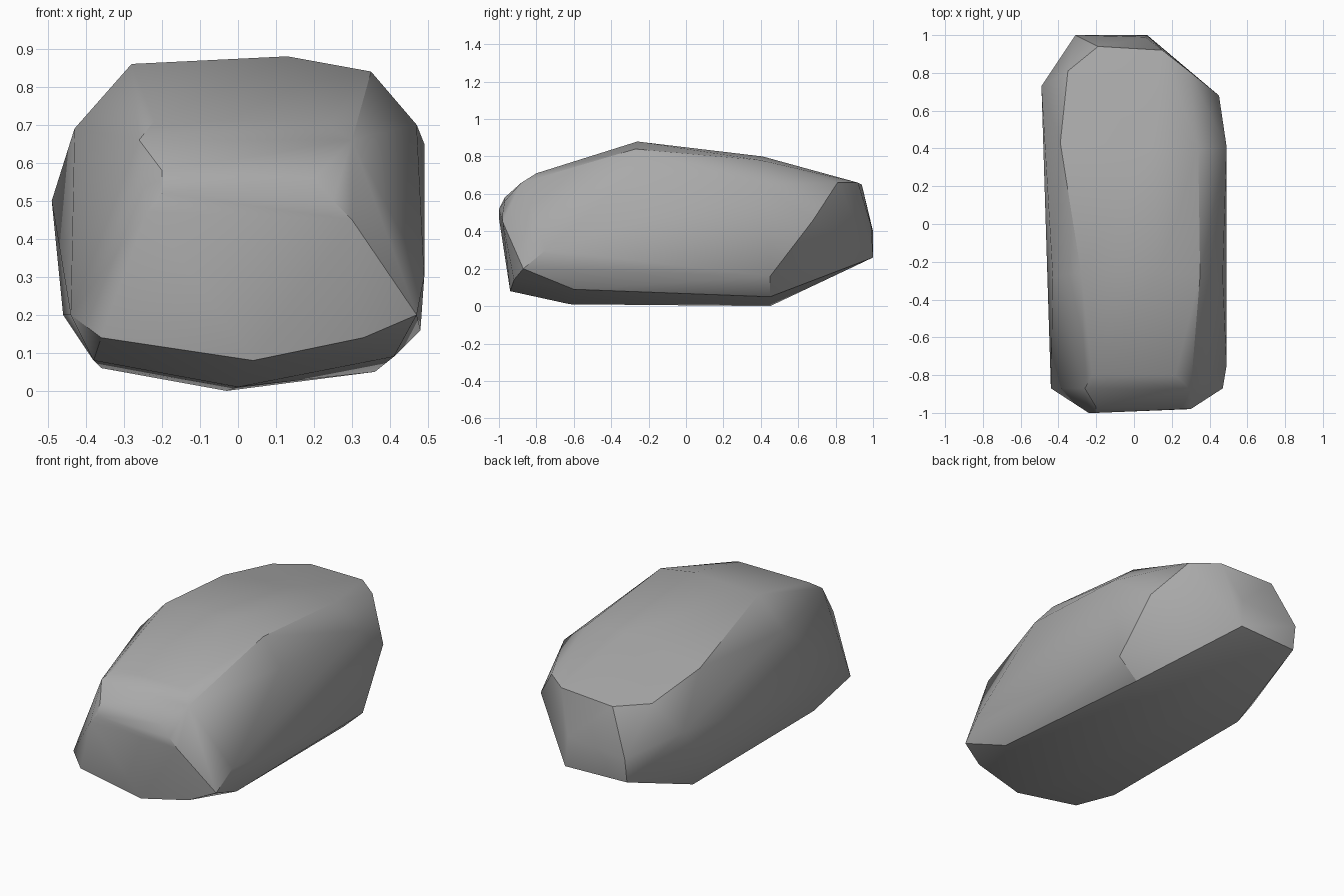
import bpy
import bmesh
import math

# Remove the default cube
default_cube = bpy.data.objects.get("Cube")
if default_cube:
    bpy.data.objects.remove(default_cube, do_unlink=True)

# Stone material
stone = bpy.data.materials.new("stone_grey")
stone.use_nodes = True
stone.diffuse_color = (0.4, 0.4, 0.4, 1)
stone.node_tree.nodes["Principled BSDF"].inputs["Base Color"].default_value = stone.diffuse_color

# Chiselled corners of the boulder, grouped from front to back as (x, y, z)
front_corners = [
    (-.24, -1, .47), (-.2, -1, .52), (.25, -.98, .5), (.3, -.98, .45),
    (-.2, -.97, .58), (.2, -.97, .56), (-.26, -.87, .66), (.3, -.88, .66),
    (-.22, -.8, .71), (.22, -.8, .71), (-.44, -.87, .2), (.47, -.87, .2),
    (-.36, -.92, .14), (.04, -.94, .08), (.33, -.92, .14),
]
middle_corners = [
    (-.28, -.26, .86), (.13, -.26, .88), (.35, -.27, .84),
    (-.43, -.28, .69), (.47, -.28, .7), (.49, -.75, .3),
    (-.38, -.62, .08), (0, -.62, .01), (.41, -.6, .09),
    (-.39, .43, .73), (.1, .41, .8), (.34, .4, .78), (.49, .41, .65),
    (-.46, .45, .2), (-.36, .45, .06), (-.03, .45, 0), (.36, .45, .05), (.48, .45, .16),
]
back_corners = [
    (-.49, .73, .5), (.45, .68, .46), (-.35, .81, .66), (.29, .81, .66),
    (-.19, .94, .65), (.15, .92, .66), (-.31, 1, .4), (.06, .99, .43),
    (-.31, .98, .26), (.07, 1, .26),
]

# Wrap the corners in a convex shell and merge nearly flat facets
bm = bmesh.new()
for corner in front_corners + middle_corners + back_corners:
    bm.verts.new(corner)
hull = bmesh.ops.convex_hull(bm, input=bm.verts[:])
loose = [v for v in bm.verts if not v.link_faces]
bmesh.ops.delete(bm, geom=loose, context="VERTS")
bmesh.ops.dissolve_limit(bm, angle_limit=math.radians(2), verts=bm.verts[:], edges=bm.edges[:])
bmesh.ops.recalc_face_normals(bm, faces=bm.faces[:])

mesh = bpy.data.meshes.new("boulder")
bm.to_mesh(mesh)
bm.free()
mesh.materials.append(stone)
boulder = bpy.data.objects.new("boulder", mesh)
bpy.context.collection.objects.link(boulder)

# Soften shallow facets, keep the strong ridges crisp
bpy.ops.object.select_all(action="DESELECT")
boulder.select_set(True)
bpy.context.view_layer.objects.active = boulder
bpy.ops.object.shade_smooth_by_angle(angle=math.radians(30))
